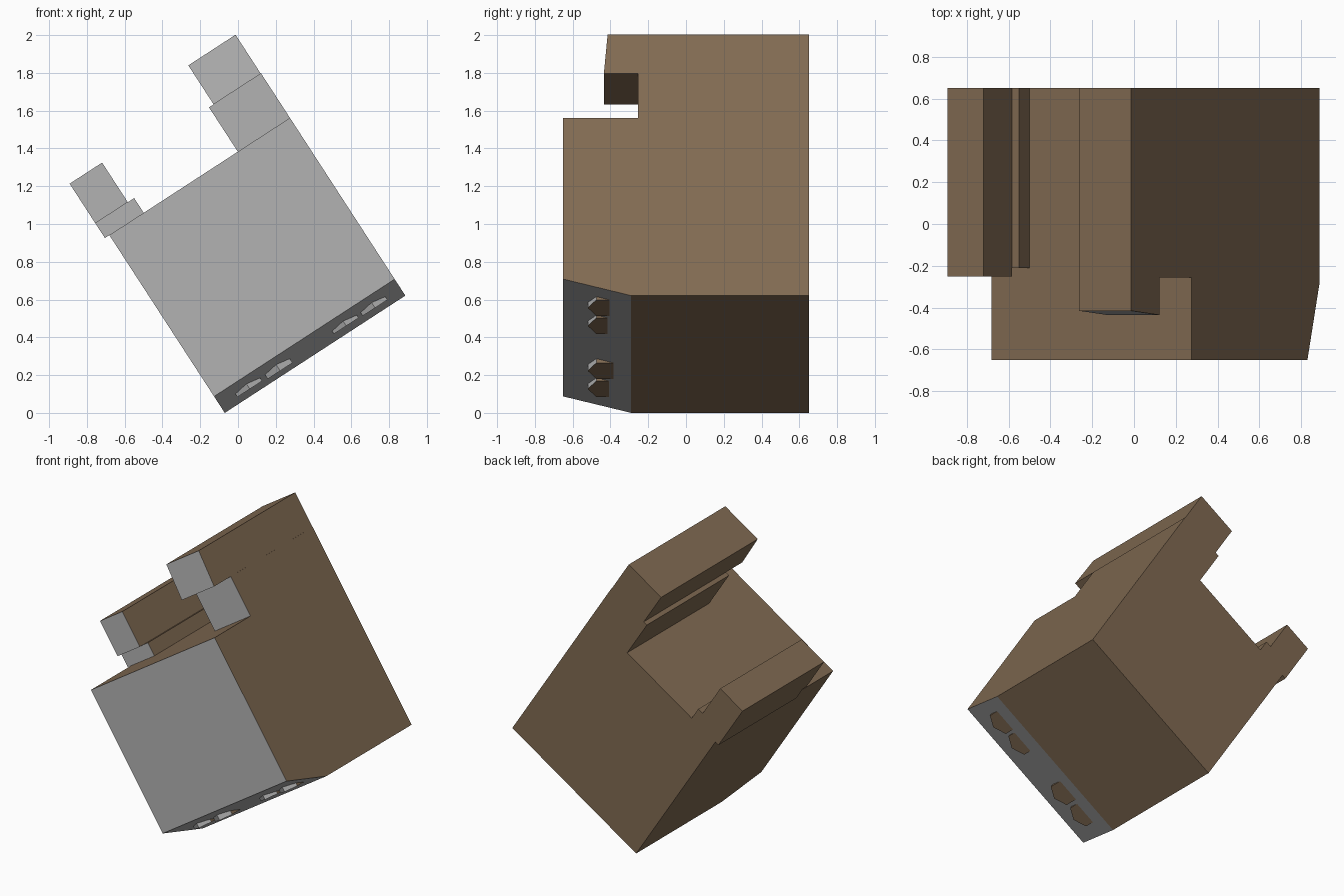
import bpy, bmesh, math
from mathutils import Vector

if "Cube" in bpy.data.objects:
    bpy.data.objects.remove(bpy.data.objects["Cube"])

TILT = math.radians(33)
U = Vector((math.cos(TILT), 0, math.sin(TILT)))    # along the tilted base
V = Vector((-math.sin(TILT), 0, math.cos(TILT)))   # tilted "up"
ORIGIN = Vector((-0.07, 0, 0))


def material(name, rgb):
    m = bpy.data.materials.new(name)
    m.diffuse_color = (*rgb, 1)
    m.use_nodes = True
    m.node_tree.nodes["Principled BSDF"].inputs["Base Color"].default_value = m.diffuse_color
    return m


BROWN = material("brown", (0.22, 0.145, 0.085))
GREY = material("grey", (0.45, 0.45, 0.45))


def place(u, y, v):
    return ORIGIN + U * u + V * v + Vector((0, y, 0))


def prism(name, start, end):
    """Solid between two matching (u, y, v) loops; front-facing sides are grey."""
    bm = bmesh.new()
    a = [bm.verts.new(place(*p)) for p in start]
    b = [bm.verts.new(place(*p)) for p in end]
    bm.faces.new(a)
    bm.faces.new(b)
    for i in range(len(a)):
        j = (i + 1) % len(a)
        bm.faces.new((a[i], a[j], b[j], b[i]))
    bmesh.ops.recalc_face_normals(bm, faces=bm.faces)
    bm.normal_update()
    for f in bm.faces:
        f.material_index = 1 if f.normal.y < -0.2 else 0
    mesh = bpy.data.meshes.new(name)
    bm.to_mesh(mesh)
    bm.free()
    mesh.materials.append(BROWN)
    mesh.materials.append(GREY)
    obj = bpy.data.objects.new(name, mesh)
    bpy.context.collection.objects.link(obj)


def slab(name, u0, u1, profile):
    """Extrude a (y, v) side profile across the width."""
    prism(name, [(u0, y, v) for y, v in profile], [(u1, y, v) for y, v in profile])


BACK = 0.65
# Main body with sloped lower front edge
slab("body", 0, 1.14, [(-0.65, 0.104), (-0.29, 0), (BACK, 0), (BACK, 1.122), (-0.65, 1.122)])

# Low rail: foot and wider cap
slab("low_rail_foot", -0.028, 0.217, [(-0.21, 1.122), (BACK, 1.122), (BACK, 1.215), (-0.21, 1.215)])
slab("low_rail_cap", -0.028, 0.177, [(-0.25, 1.215), (BACK, 1.215), (BACK, 1.465), (-0.25, 1.465)])

# Tall rail: foot and overhanging cap
slab("tall_rail_foot", 0.811, 1.14, [(-0.255, 1.122), (BACK, 1.122), (BACK, 1.402), (-0.255, 1.402)])
slab("tall_rail_cap", 0.84, 1.138, [(-0.435, 1.402), (BACK, 1.402), (BACK, 1.648), (-0.415, 1.648)])

# Pointed studs under the sloped edge
for n, (u, v) in enumerate([(0.18, 0.034), (0.367, 0.027), (0.79, 0.036), (0.97, 0.033)]):
    outline = [(0, -0.52), (0.078, -0.475), (0.078, -0.37), (-0.078, -0.37), (-0.078, -0.475)]
    prism(f"stud_{n + 1}", [(u + du, y, v) for du, y in outline],
          [(u + du, y, 0.12) for du, y in outline])
